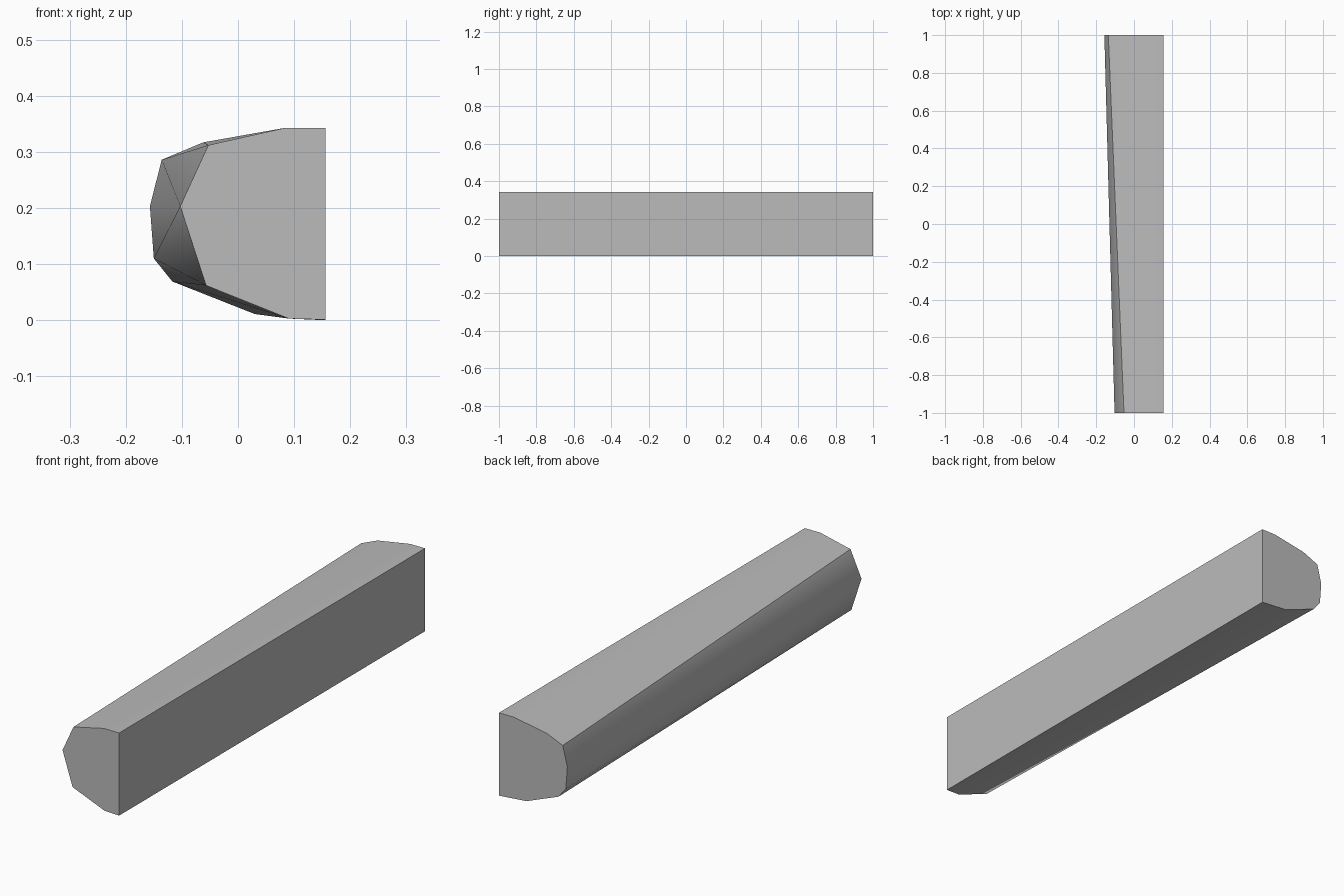
import bpy, bmesh, math

if "Cube" in bpy.data.objects:
    bpy.data.objects.remove(bpy.data.objects["Cube"], do_unlink=True)

# Plain grey material
grey = bpy.data.materials.new("grey")
grey.use_nodes = True
colour = (0.5, 0.5, 0.5, 1)
grey.diffuse_color = colour
grey.node_tree.nodes["Principled BSDF"].inputs["Base Color"].default_value = colour

# End profiles (x, z), from the top flat corner round to the bottom flat corner
FRONT = [(.156, .343), (.085, .343), (-.053, .312), (-.103, .203),
         (-.057, .062), (.09, .003), (.156, .001)]
BACK = [(.156, .343), (.088, .343), (-.062, .317), (-.136, .286), (-.157, .203),
        (-.15, .11), (-.117, .069), (.03, .011), (.156, 0)]
# How the skin walks between them: F = front edge, B = back edge, Q = both
STEPS = "QQBFBBFBFBQ"

bm = bmesh.new()
front = [bm.verts.new((x, -1, z)) for x, z in FRONT]
back = [bm.verts.new((x, 1, z)) for x, z in BACK]

# Faceted skin
i = j = 0
for step in STEPS:
    ni, nj = i + (step in "FQ"), j + (step in "BQ")
    ring = [front[i], front[ni], back[nj], back[j]]
    bm.faces.new(list(dict.fromkeys(ring))).smooth = True
    i, j = ni, nj

# Flat side and both end caps
bm.faces.new((front[-1], front[0], back[0], back[-1]))
bm.faces.new(front)
bm.faces.new(back)
bmesh.ops.recalc_face_normals(bm, faces=bm.faces)

mesh = bpy.data.meshes.new("beam")
bm.to_mesh(mesh)
bm.free()
mesh.materials.append(grey)
beam = bpy.data.objects.new("beam", mesh)
bpy.context.collection.objects.link(beam)

# Smooth the shallow facets, keep the ends and corners crisp
bpy.ops.object.select_all(action="DESELECT")
beam.select_set(True)
bpy.context.view_layer.objects.active = beam
bpy.ops.object.shade_smooth_by_angle(angle=math.radians(30))
